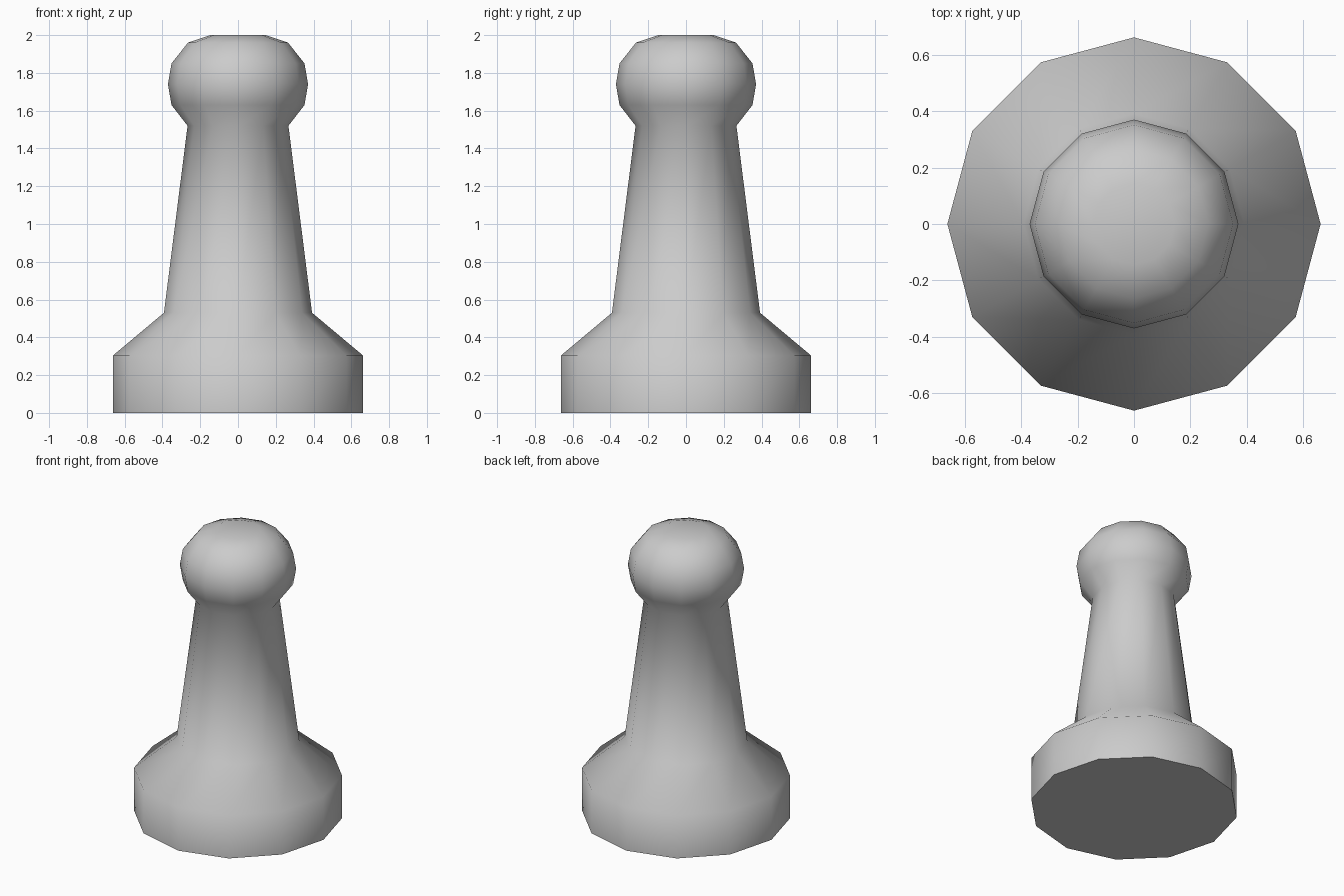
import bpy, bmesh, math

if "Cube" in bpy.data.objects:
    bpy.data.objects.remove(bpy.data.objects["Cube"])

SIDES = 12

# Outline of the turned piece: (radius, height) from base to crown
PROFILE = [
    (0.663, 0.0), (0.663, 0.303),      # base drum
    (0.392, 0.53), (0.267, 1.52),      # sloped shoulder and tapered shaft
    (0.352, 1.63), (0.371, 1.74),      # rounded head
    (0.352, 1.85), (0.265, 1.96), (0.145, 2.0),
]


def lathe(name, profile, sides):
    bm = bmesh.new()
    rings = [[bm.verts.new((r * math.cos(2 * math.pi * i / sides),
                            r * math.sin(2 * math.pi * i / sides), z))
              for i in range(sides)] for r, z in profile]
    for low, high in zip(rings, rings[1:]):
        for i in range(sides):
            j = (i + 1) % sides
            bm.faces.new((low[i], low[j], high[j], high[i]))
    bm.faces.new(rings[0][::-1])
    bm.faces.new(rings[-1])
    mesh = bpy.data.meshes.new(name)
    bm.to_mesh(mesh)
    bm.free()
    obj = bpy.data.objects.new(name, mesh)
    bpy.context.collection.objects.link(obj)
    return obj


# Whole piece, smooth except for the sharp rim of the underside
pawn = lathe("pawn_body", PROFILE, SIDES)
bpy.context.view_layer.objects.active = pawn
pawn.select_set(True)
bpy.ops.object.shade_smooth_by_angle(angle=math.radians(65))
